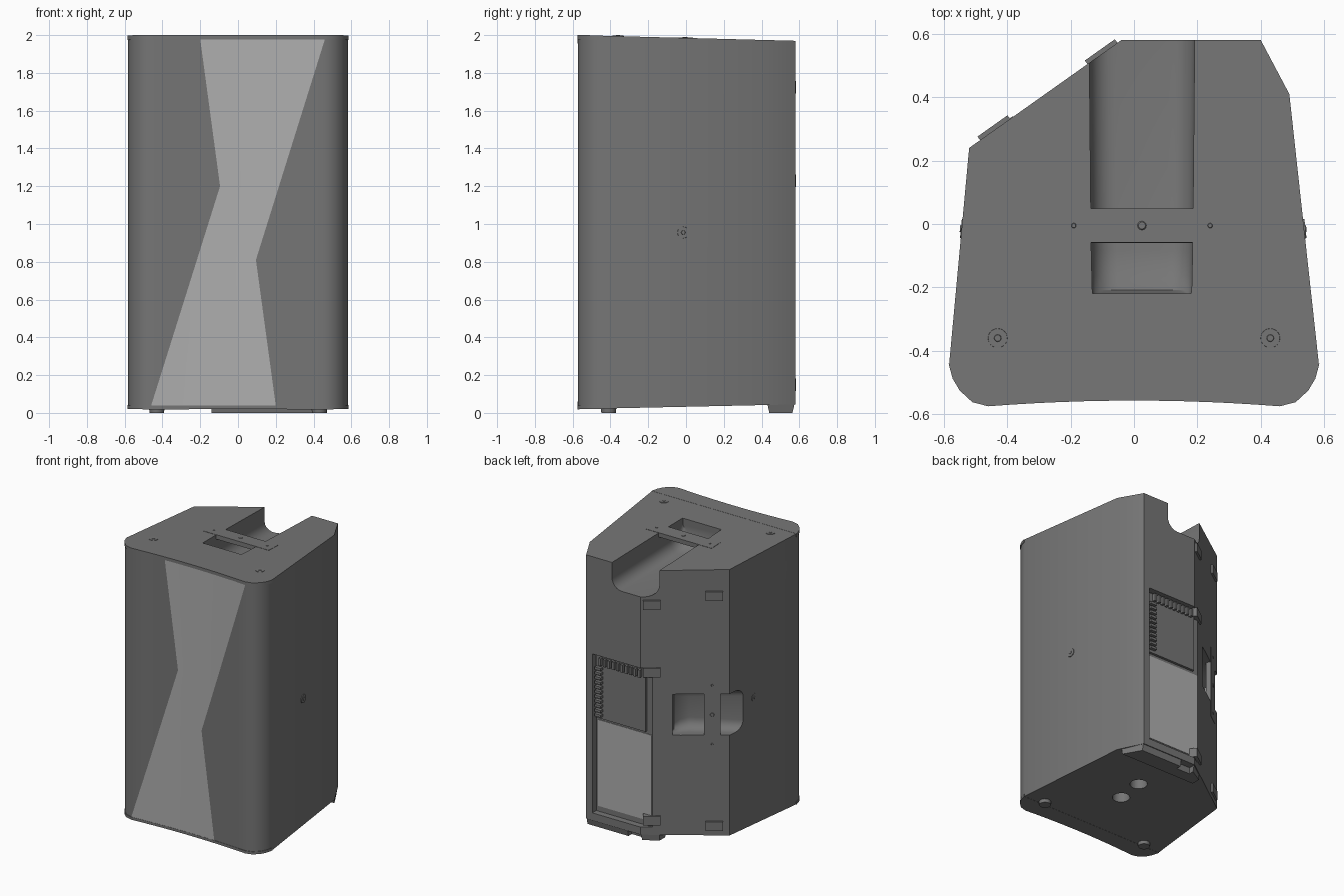
import bpy, bmesh, math
from mathutils import Matrix, Vector

if "Cube" in bpy.data.objects:
    bpy.data.objects.remove(bpy.data.objects["Cube"])


def material(name, v):
    m = bpy.data.materials.new(name)
    m.diffuse_color = (v, v, v, 1)
    m.use_nodes = True
    m.node_tree.nodes["Principled BSDF"].inputs["Base Color"].default_value = m.diffuse_color
    return m


DARK, LIGHT = material("dark_grey", 0.18), material("light_grey", 0.43)


def finish(name, bm, mat=DARK, matrix=None):
    if matrix is not None:
        bm.transform(matrix)
    bmesh.ops.recalc_face_normals(bm, faces=bm.faces[:])
    me = bpy.data.meshes.new(name)
    bm.to_mesh(me)
    bm.free()
    me.materials.append(mat)
    ob = bpy.data.objects.new(name, me)
    bpy.context.collection.objects.link(ob)
    return ob


def smooth(ob):
    ob.data.shade_smooth()
    ob.data.set_sharp_from_angle(angle=math.radians(30))


def loft(name, rings, mat=DARK, matrix=None):
    bm = bmesh.new()
    vs = [[bm.verts.new(p) for p in r] for r in rings]
    n = len(vs[0])
    for a, b in zip(vs, vs[1:]):
        for i in range(n):
            bm.faces.new((a[i], a[(i + 1) % n], b[(i + 1) % n], b[i]))
    bm.faces.new(vs[0][::-1])
    bm.faces.new(vs[-1])
    return finish(name, bm, mat, matrix)


def box(name, lo, hi, mat=DARK, matrix=None):
    bm = bmesh.new()
    lo, hi = Vector(lo), Vector(hi)
    bmesh.ops.create_cube(bm, size=1, matrix=Matrix.Translation((lo + hi) / 2) @ Matrix.Diagonal((*(hi - lo), 1)))
    return finish(name, bm, mat, matrix)


def disc(name, r1, r2, z0, z1, matrix, seg=24):
    bm = bmesh.new()
    bmesh.ops.create_cone(bm, cap_ends=True, segments=seg, radius1=r1, radius2=r2, depth=z1 - z0,
                          matrix=Matrix.Translation((0, 0, (z0 + z1) / 2)))
    ob = finish(name, bm, DARK, matrix)
    smooth(ob)
    return ob


def top(y):
    return 2.0 - 0.03 * (y + 0.575) / 1.15


def bottom(y):
    return 0.02 + 0.025 * (y + 0.575) / 1.15


def front(x):
    return -0.575 + 0.018 * (1 - (x / 0.46) ** 2)


# Plan outline: concave front, rounded front corners, slanted monitor side
corner = [(0.51, -0.562), (0.55, -0.525), (0.572, -0.488), (0.585, -0.44)]
face = [(-x, y) for x, y in corner[::-1]]
face += [(x, front(x)) for x in (-0.46 + 0.92 * i / 12 for i in range(13))] + corner
back = [(0.49, 0.41), (0.40, 0.58), (-0.04, 0.58), (-0.52, 0.24)]


def prism(name, pts, z0, z1, mat=DARK):
    return loft(name, [[(x, y, z0(y)) for x, y in pts], [(x, y, z1(y)) for x, y in pts]], mat)


cabinet = prism("cabinet", [(x * 0.996, y * 0.994) for x, y in face] + back, bottom, top)

# Local frames: Z outward, Y along the grip channel, X across it
top_frame = Matrix.Translation((0.025, 0, top(0))) @ Matrix.Rotation(-0.0261, 4, 'X')
along = Vector((-0.48, -0.34, 0)).normalized()
out = Vector((along.y, -along.x, 0))
slant = Matrix((Vector((0, 0, -1)), along, out)).transposed().to_4x4()
slant.translation = (-0.04, 0.58, 0)
grip_frame = Matrix.Translation((0, 0, 0.92)) @ slant


def channel(name, sections, matrix):
    rings = []
    for y, d, w in sections:
        r = min(0.08, d * 0.6)
        half = [(w, 0.1)] + [(w - r + r * math.cos(a), -d + r - r * math.sin(a))
                             for a in (math.pi / 2 * i / 6 for i in range(7))]
        rings.append([(x, y, z) for x, z in half + [(-x, z) for x, z in half[::-1]]])
    return loft(name, rings, DARK, matrix)


# Cutters: two grip channels, amplifier recess, pole sockets
cutters = [
    channel("top_cut", [(-0.22, 0.09, 0.155), (-0.205, 0.14, 0.157), (-0.16, 0.175, 0.158),
                        (-0.08, 0.19, 0.16), (0.75, 0.19, 0.168)], top_frame),
    channel("side_cut", [(0.21, 0.05, 0.148), (0.22, 0.08, 0.149), (0.26, 0.11, 0.15),
                         (0.32, 0.125, 0.15), (0.5, 0.115, 0.15), (0.9, 0.09, 0.15)], grip_frame),
    box("amp_cut", (-0.35, 0.534, 0.10), (0.35, 0.8, 1.26)),
]
for x, y in ((0.07, -0.05), (0.09, 0.155)):
    cutters.append(disc("socket_cut", 0.06, 0.055, -0.05, 0.22, Matrix.Translation((x, y, 0))))
for c in cutters:
    m = cabinet.modifiers.new("cut", 'BOOLEAN')
    m.operation, m.solver, m.object = 'DIFFERENCE', 'EXACT', c
bpy.context.view_layer.update()
dg = bpy.context.evaluated_depsgraph_get()
carved = bpy.data.meshes.new_from_object(cabinet.evaluated_get(dg))
cabinet.modifiers.clear()
cabinet.data = carved
for c in cutters:
    bpy.data.objects.remove(c)
smooth(cabinet)

# Lips above and below the grille
smooth(prism("top_lip", face, lambda y: top(y) - 0.022, lambda y: top(y) + 0.001))
smooth(prism("bottom_lip", face, lambda y: bottom(y) - 0.001, lambda y: bottom(y) + 0.018))


# Bow-tie grille band following the concave front
def lerp(z, za, xa, zb, xb):
    return xa + (xb - xa) * (z - za) / (zb - za)


bm = bmesh.new()
rows = []
for z in (0.038, 0.4, 0.81, 1.0, 1.2, 1.6, 1.978):
    l = lerp(z, 0.038, -0.46, 1.2, -0.095) if z <= 1.2 else lerp(z, 1.2, -0.095, 1.978, -0.2)
    r = lerp(z, 0.038, 0.2, 0.81, 0.095) if z <= 0.81 else lerp(z, 0.81, 0.095, 1.978, 0.46)
    xs = [l + (r - l) * i / 8 for i in range(9)]
    rows.append([bm.verts.new((x, front(x) * 0.994 - 0.002, z)) for x in xs])
for a, b in zip(rows, rows[1:]):
    for i in range(8):
        bm.faces.new((a[i], a[i + 1], b[i + 1], b[i]))
smooth(finish("grille_band", bm, LIGHT))

# Grip bars bridging the channels, with their screws
for name, frame, y in (("top_grip", top_frame, -0.005), ("side_grip", grip_frame, 0.473)):
    box(name + "_bar", (-0.265, y - 0.054, -0.03), (0.265, y + 0.054, 0.002), DARK, frame)
    for x, r in ((-0.215, 0.009), (0, 0.016), (0.215, 0.009)):
        disc(name + "_screw", r, r * 0.7, 0, 0.005, frame @ Matrix.Translation((x, y, 0)), 12)

# Rigging points on the top and both sides
points = [Matrix.Translation((x, -0.36, top(-0.36))) for x in (-0.43, 0.43)]
for p, a, b in ((Vector((0.538, -0.015, 0.955)), (0.49, 0.41), (0.585, -0.44)),
                (Vector((-0.543, -0.015, 0.955)), (-0.585, -0.44), (-0.52, 0.24))):
    n = Vector((a[1] - b[1], b[0] - a[0], 0))
    n *= math.copysign(1, n.x * p.x)
    points.append(Matrix.Translation(p) @ n.to_track_quat('Z', 'Y').to_matrix().to_4x4())
for m in points:
    disc("rigging_washer", 0.032, 0.030, -0.01, 0.003, m)
    disc("rigging_bolt", 0.013, 0.010, 0, 0.006, m, 12)

# Rubber pads on the slanted side
for y, z in ((0.073, 1.725), (0.488, 1.79), (0.073, 1.23), (0.073, 0.15), (0.488, 0.11)):
    box("monitor_pad", (-0.033, y - 0.058, -0.06), (0.033, y + 0.058, 0.014), DARK,
        Matrix.Translation((0, 0, z)) @ slant)

# Amplifier: light control plate, heat sink plate, fins
box("control_plate", (-0.10, 0.52, 0.14), (0.335, 0.538, 0.77), LIGHT)
box("heat_sink_plate", (-0.06, 0.52, 0.79), (0.34, 0.552, 1.245))
for i in range(10):
    x = -0.03 + 0.035 * i
    box("top_fin", (x, 0.55, 1.185), (x + 0.018, 0.576, 1.24))
for i in range(11):
    z = 0.81 + 0.034 * i
    box("side_fin", (0.285, 0.55, z), (0.335, 0.576, z + 0.018))

# Feet: two round front feet and a tapered rear bar with a cable notch
for x in (-0.43, 0.43):
    disc("front_foot", 0.038, 0.043, 0, 0.04, Matrix.Translation((x, -0.41, 0)))
foot = [(-0.14, 0.43), (0.47, 0.43), (0.40, 0.575), (0.07, 0.575), (0.07, 0.53),
        (-0.04, 0.53), (-0.04, 0.575), (-0.14, 0.505)]
loft("rear_foot", [[(x, 0.5 + (y - 0.5) * 0.85, 0) for x, y in foot], [(x, y, 0.05) for x, y in foot]])
